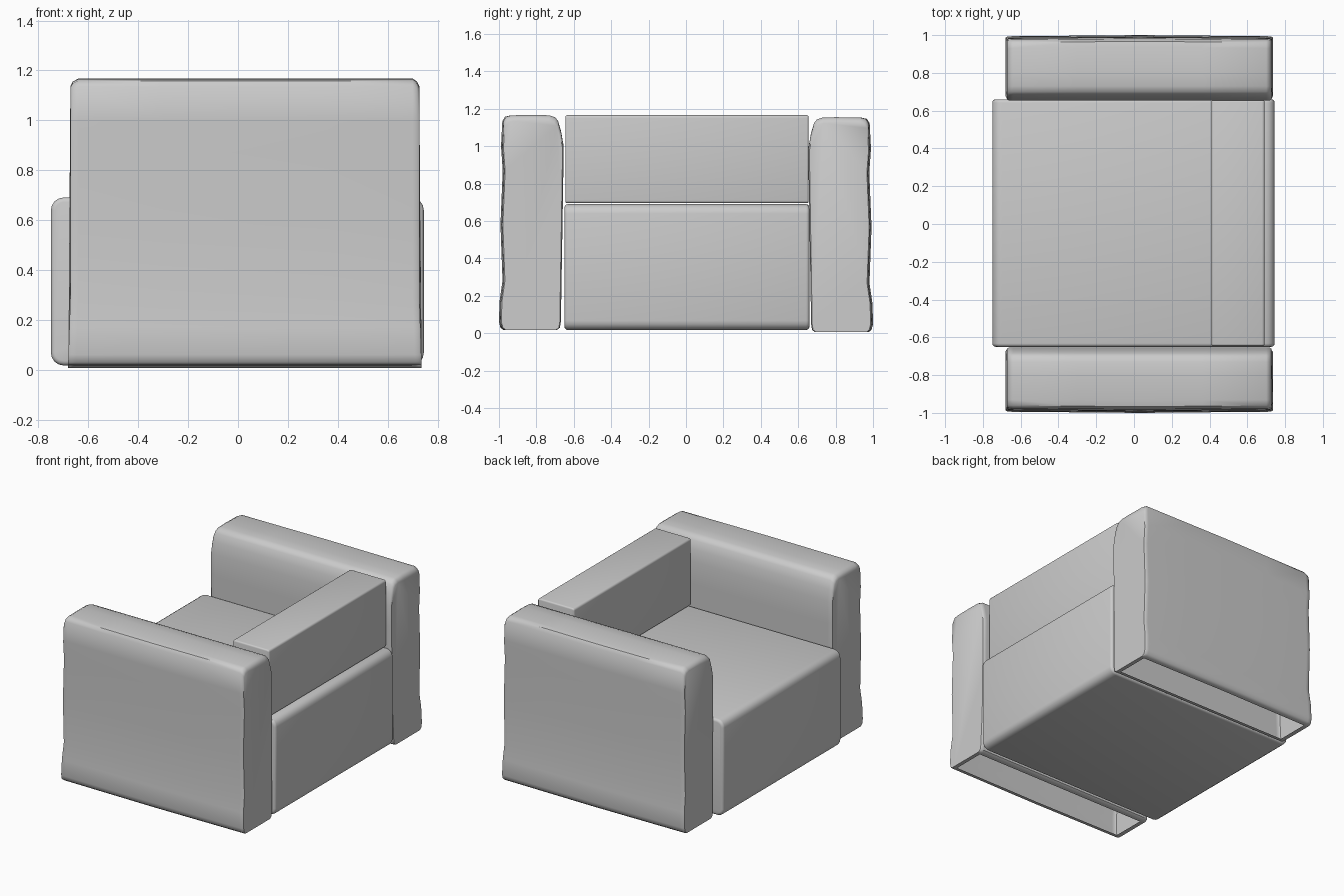
import bpy, bmesh
from mathutils import Vector

if "Cube" in bpy.data.objects:
    bpy.data.objects.remove(bpy.data.objects["Cube"])


def finish(bm, name, angle):
    bmesh.ops.recalc_face_normals(bm, faces=bm.faces)
    mesh = bpy.data.meshes.new(name)
    bm.to_mesh(mesh)
    bm.free()
    obj = bpy.data.objects.new(name, mesh)
    bpy.context.collection.objects.link(obj)
    bpy.ops.object.select_all(action='DESELECT')
    obj.select_set(True)
    bpy.context.view_layer.objects.active = obj
    bpy.ops.object.shade_smooth_by_angle(angle=angle)
    return obj


def cushion(name, lo, hi, long_round, end_round):
    """Block with broad rounding along y and tighter rounding at the y ends."""
    bm = bmesh.new()
    bmesh.ops.create_cube(bm, size=1)
    lo, hi = Vector(lo), Vector(hi)
    for v in bm.verts:
        v.co = (lo + hi) / 2 + v.co * (hi - lo)
    along = [e for e in bm.edges if abs(e.verts[0].co.y - e.verts[1].co.y) > 0.1]
    bmesh.ops.bevel(bm, geom=along, offset=long_round, segments=4, profile=0.5, affect='EDGES')
    ends = [e for e in bm.edges if abs(e.verts[0].co.y - e.verts[1].co.y) < 1e-4]
    bmesh.ops.bevel(bm, geom=ends, offset=end_round, segments=3, profile=0.5, affect='EDGES')
    return finish(bm, name, 0.7)


# Arm cross-section (distance from centre, height), from inner rim round to outer rim
PROFILE = [(0.715, 0.018), (0.69, 0.018), (0.674, 0.03), (0.669, 0.06), (0.665, 0.3),
           (0.66, 0.6), (0.656, 0.85), (0.654, 1.0), (0.668, 1.08), (0.684, 1.135),
           (0.70, 1.155), (0.73, 1.165), (0.80, 1.167), (0.93, 1.165), (0.96, 1.158),
           (0.975, 1.135), (0.982, 1.0), (0.973, 0.87), (0.985, 0.58), (0.974, 0.28),
           (0.99, 0.17), (0.993, 0.06), (0.985, 0.03), (0.97, 0.018), (0.945, 0.018)]


def arm(name, side, drop):
    """Hollow padded shell, open underneath inside a narrow rim."""
    bm = bmesh.new()
    # Stations: x, lowering of the top, sideways bulge
    stations = [(-0.672, 0.03, -0.006), (-0.663, 0.012, 0), (-0.64, 0, 0.001), (-0.3, 0, 0.004),
                (0.03, 0, 0.007), (0.36, 0, 0.004), (0.70, 0, 0.001), (0.718, 0.012, 0),
                (0.727, 0.03, -0.006)]
    rows = []
    for x, low, bulge in stations:
        row = []
        for y, z in PROFILE:
            y += bulge if y > 0.85 else -min(bulge, 0)
            z -= low * max(0, (z - 0.9) / 0.267)
            flare = 0.01 * max(0, 1 - z / 0.3) * (1 if x > 0 else -1) * (abs(x) > 0.6)
            row.append(bm.verts.new((x + flare, side * y, z - drop)))
        rows.append(row)
    n = len(PROFILE)
    for i, (a, b) in enumerate(zip(rows, rows[1:])):
        for j in range(n - 1):
            bm.faces.new((a[j], a[j + 1], b[j + 1], b[j]))
        # Rim strips across both ends of the underside opening
        if i in (0, 1, 6, 7):
            bm.faces.new((a[-1], a[0], b[0], b[-1]))
    bm.faces.new(rows[0])
    bm.faces.new(rows[-1])
    return finish(bm, name, 0.75)


# Seat and backrest
cushion("seat", (-0.75, -0.65, 0.017), (0.745, 0.66, 0.69), 0.05, 0.018)
cushion("backrest", (0.41, -0.645, 0.695), (0.692, 0.655, 1.166), 0.015, 0.01)

# Padded arms
arm("front_arm", -1, 0.0)
arm("back_arm", 1, 0.012)
